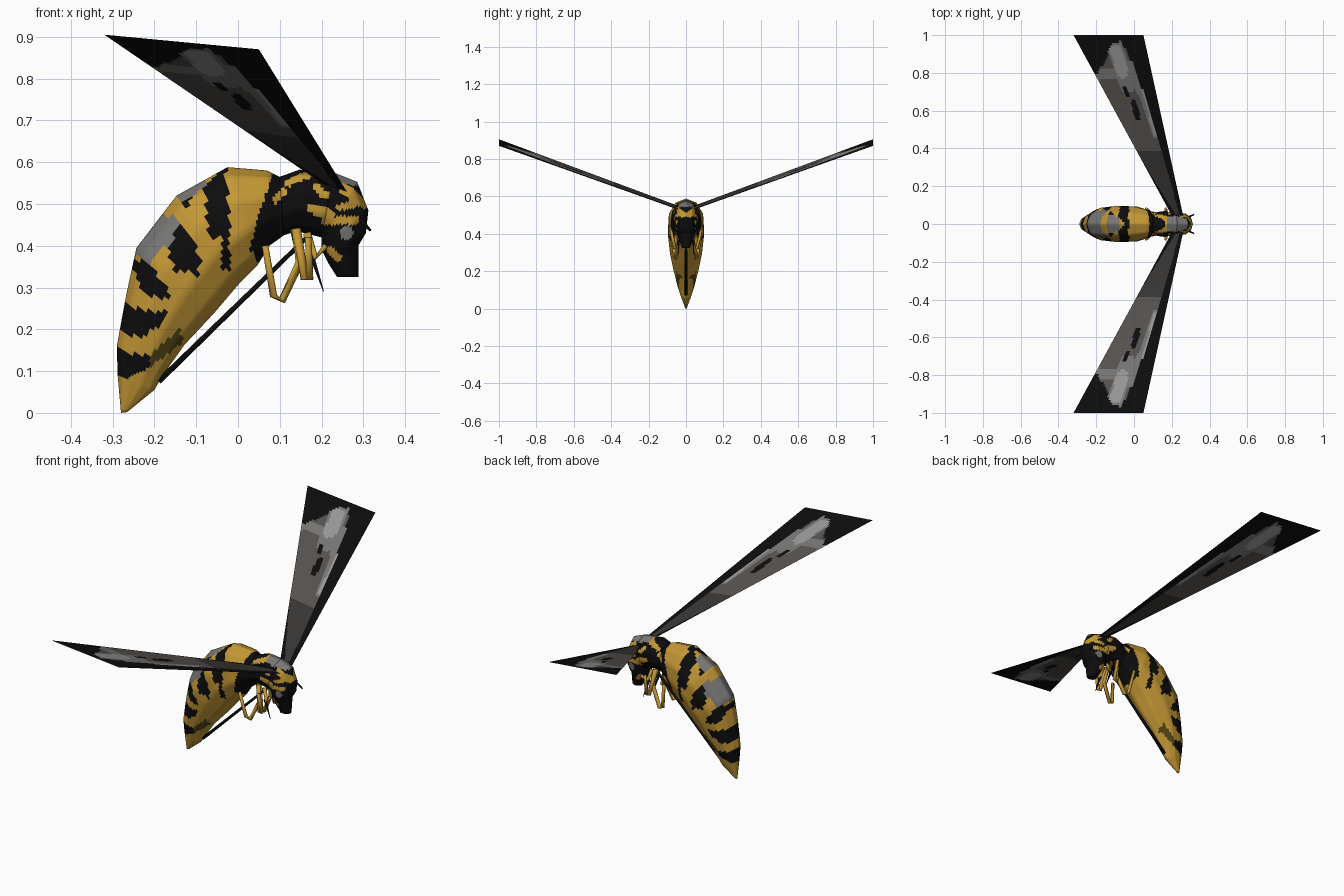
import bpy, bmesh, math
from mathutils import Vector

cube = bpy.data.objects.get("Cube")
if cube:
    bpy.data.objects.remove(cube, do_unlink=True)


def material(name, r, g, b):
    mat = bpy.data.materials.new(name)
    mat.use_nodes = True
    mat.diffuse_color = (r, g, b, 1)
    mat.node_tree.nodes["Principled BSDF"].inputs["Base Color"].default_value = (r, g, b, 1)
    return mat


names = ["yellow", "black", "olive", "charcoal", "smoke", "silver", "pearl"]
YELLOW, BLACK, OLIVE, CHARCOAL, SMOKE, SILVER, PEARL = range(len(names))
materials = [
    material("yellow", .55, .31, .035), material("black", .004, .004, .004),
    material("olive", .085, .06, .008), material("charcoal", .04, .038, .036),
    material("smoke", .095, .087, .08), material("silver", .19, .187, .18),
    material("pearl", .32, .32, .32)]


def finish(bm, name, smooth=True):
    """Turn a bmesh into a named object with the shared palette."""
    mesh = bpy.data.meshes.new(name)
    bm.to_mesh(mesh)
    bm.free()
    for mat in materials:
        mesh.materials.append(mat)
    for poly in mesh.polygons:
        poly.use_smooth = smooth
    obj = bpy.data.objects.new(name, mesh)
    bpy.context.collection.objects.link(obj)
    return obj


def inside(x, y, shape):
    """Even-odd test against a polygon given in hundredths."""
    hit = False
    for (ax, ay), (bx, by) in zip(shape, shape[1:] + shape[:1]):
        if (ay > y) != (by > y) and x < ax + (y - ay) * (bx - ax) / (by - ay):
            hit = not hit
    return hit


def near(x, y, a, b, radius):
    """Test for a rounded stroke from a to b, in hundredths."""
    p, a, b = Vector((x, y)), Vector(a), Vector(b)
    t = max(0, min(1, (p - a).dot(b - a) / max((b - a).length_squared, .01)))
    return (p - a.lerp(b, t)).length < radius


# Markings of the body, drawn in side elevation
black_marks = [
    [(-8, 54), (-3, 60), (-2, 43), (-2, 34), (-4, 34), (-4, 42), (-7, 42)],
    [(-15, 46), (-12, 43), (-8, 36), (-10, 33), (-15, 34), (-17, 40)],
    [(-15, 53), (-10, 55), (-11, 51), (-13, 48)],
    [(-26, 37), (-21, 36), (-16, 28), (-18, 27), (-23, 29)],
    [(-29, 27), (-25, 25), (-17, 24), (-18, 21), (-24, 18), (-29, 20)],
    [(-30, 17), (-26, 14), (-21, 14), (-21, 11), (-27, 8), (-30, 9)],
    [(9, 60), (7, 53), (4, 45), (3, 39), (6, 34), (14, 30), (40, 30), (40, 60)]]
olive_mark = [(-21, 14), (-14, 20), (-13, 17), (-21, 11)]
grey_marks = [
    [(-20, 49), (-14, 46), (-16, 41), (-21, 36), (-26, 38)],
    [(-15, 53), (-8, 58), (-8, 54), (-14, 50)]]
yellow_strokes = [
    ((12, 55), (17, 57), .9), ((9, 51), (11, 53), .8), ((18, 49), (22, 47), 1.3),
    ((19, 54), (21, 52), .9), ((25, 54), (30, 50), 1.2), ((24, 49), (28, 50), .8),
    ((21, 46), (28, 46), 1), ((22, 39), (24, 37), .9)]


def body_colour(p):
    x, z = p.x * 100, p.z * 100
    if near(x, z, (19, 58), (28, 56), 1.7) or near(x, z, (26, 43), (26, 43), 1.6):
        return SILVER
    if near(x, z, (26, 43), (26, 43), 2.3):
        return BLACK
    if any(near(x, z, *stroke) for stroke in yellow_strokes):
        return YELLOW
    if any(inside(x, z, shape) for shape in grey_marks):
        return SILVER
    if inside(x, z, olive_mark):
        return OLIVE
    return BLACK if any(inside(x, z, shape) for shape in black_marks) else YELLOW


# Body lofts: each section is (outer x, z), (inner x, z), half width
def loft(name, sections, sides=10, split=5, steps=9):
    def ring(outer, inner, width):
        outer, inner = Vector((outer[0], 0, outer[1])), Vector((inner[0], 0, inner[1]))
        mid, arm = (outer + inner) / 2, (outer - inner) / 2
        corners = [mid + arm * math.cos(math.tau * i / sides)
                   + Vector((0, width * math.sin(math.tau * i / sides), 0))
                   for i in range(sides)]
        return [corners[i].lerp(corners[(i + 1) % sides], k / split)
                for i in range(sides) for k in range(split)]

    rings = [ring(*section) for section in sections]
    rows = [[a.lerp(b, k / steps) for a, b in zip(low, high)]
            for low, high in zip(rings, rings[1:]) for k in range(steps)] + [rings[-1]]
    bm = bmesh.new()
    rows = [[bm.verts.new(p) for p in row] for row in rows]
    count = sides * split
    for low, high in zip(rows, rows[1:]):
        for i in range(count):
            j = (i + 1) % count
            bm.faces.new((low[i], low[j], high[j], high[i]))
    bm.faces.new(rows[0])
    bm.faces.new(rows[-1])
    bmesh.ops.recalc_face_normals(bm, faces=bm.faces)
    for face in bm.faces:
        face.material_index = body_colour(face.calc_center_median())
    return finish(bm, name)


waist = ((.1, .565), (.11, .425), .062)
neck = ((.23, .575), (.2, .42), .066)
loft("abdomen", [
    ((-.28, 0), (-.265, .002), .004), ((-.288, .09), (-.2, .055), .03),
    ((-.29, .16), (-.18, .09), .046), ((-.268, .28), (-.128, .163), .07),
    ((-.243, .395), (-.056, .24), .09), ((-.147, .52), (0, .306), .1),
    ((-.025, .588), (.047, .354), .096), ((.07, .58), (.075, .4), .078), waist])
loft("thorax", [waist, ((.147, .582), (.14, .435), .07), neck])
loft("head", [
    neck, ((.285, .553), (.2, .4), .06), ((.312, .485), (.2, .39), .058),
    ((.306, .43), (.208, .375), .052), ((.288, .4), (.215, .36), .042),
    ((.288, .325), (.237, .325), .022)])


# Wings: flat tapered sheets with a dark border and pale cells
clear_area = [(22, 5), (-22, 76), (-16, 85), (-12, 95), (-7, 97), (-2, 88),
              (2, 78), (7, 64), (14, 40), (20, 20), (24, 5)]
pearl_cells = [((-10, 92), (-6, 80), 3), ((5, 72), (12, 48), 1.5)]
silver_cells = [((-19, 79), (-10, 80), 3), ((-10, 93), (-3, 74), 4.5),
                ((-1, 84), (5, 68), 2.5), ((5, 70), (12, 48), 2.5)]
dark_spots = [((0, 64), (2, 56), 1.5), ((-5, 72), (-3, 68), 1.2)]


def wing_colour(p):
    x, y = p.x * 100, abs(p.y) * 100
    if not inside(x, y, clear_area) or any(near(x, y, *s) for s in dark_spots):
        return BLACK
    if any(near(x, y, *s) for s in pearl_cells):
        return PEARL
    if any(near(x, y, *s) for s in silver_cells):
        return SILVER
    return SMOKE if y > 38 else CHARCOAL


def wing(name, side, across=26, along=70):
    root = Vector((.2, side * .045, .55)), Vector((.26, side * .045, .53))
    tip = Vector((-.32, side, .905)), Vector((.05, side, .87))
    bm = bmesh.new()
    grid = [[bm.verts.new(root[0].lerp(tip[0], v / along).lerp(
        root[1].lerp(tip[1], v / along), u / across))
        for u in range(across + 1)] for v in range(along + 1)]
    for v in range(along):
        for u in range(across):
            face = bm.faces.new((grid[v][u], grid[v][u + 1],
                                 grid[v + 1][u + 1], grid[v + 1][u]))
            face.material_index = wing_colour(face.calc_center_median())
    bmesh.ops.recalc_face_normals(bm, faces=bm.faces)
    if next(iter(bm.faces)).normal.z < 0:
        bmesh.ops.reverse_faces(bm, faces=bm.faces)
    return finish(bm, name, False)


# Limbs: straight segments joined at the points of a path
def limb(name, path, start, end, colour, sides=6):
    bm = bmesh.new()
    path = [Vector(p) for p in path]
    rows = []
    for i, p in enumerate(path):
        axis = path[min(i + 1, len(path) - 1)] - path[max(i - 1, 0)]
        turn = axis.to_track_quat("Z", "Y")
        radius = start + (end - start) * i / (len(path) - 1)
        rows.append([bm.verts.new(p + turn @ Vector((
            radius * math.cos(math.tau * k / sides),
            radius * math.sin(math.tau * k / sides), 0))) for k in range(sides)])
    for low, high in zip(rows, rows[1:]):
        for k in range(sides):
            j = (k + 1) % sides
            bm.faces.new((low[k], low[j], high[j], high[k]))
    bm.faces.new(rows[0])
    bm.faces.new(rows[-1])
    bmesh.ops.recalc_face_normals(bm, faces=bm.faces)
    for face in bm.faces:
        face.material_index = colour
    return finish(bm, name)


for label, s in (("left", 1), ("right", -1)):
    # The body faces +x, so +y is its left side
    wing(label + "_wing", s)
    limb(label + "_hind_leg", [(.135, s * .035, .44), (.148, s * .045, .36), (.105, s * .055, .268),
                               (.085, s * .06, .28), (.065, s * .08, .4)], .011, .008, YELLOW)
    limb(label + "_middle_leg", [(.14, s * .04, .44), (.16, s * .06, .32), (.172, s * .06, .32),
                                 (.168, s * .08, .42)], .011, .008, YELLOW)
    limb(label + "_front_leg", [(.165, s * .03, .43), (.185, s * .04, .37),
                                (.21, s * .05, .4)], .01, .007, YELLOW)
    limb(label + "_claw", [(.175, s * .04, .38), (.205, s * .04, .29)], .007, .001, BLACK)
    limb(label + "_antenna", [(.285, s * .035, .47), (.305, s * .045, .45),
                              (.317, s * .05, .436)], .005, .003, BLACK)

# Slender dark shaft beneath the abdomen
limb("belly_shaft", [(.165, 0, .42), (0, 0, .26), (-.19, 0, .075)], .006, .008, BLACK)
